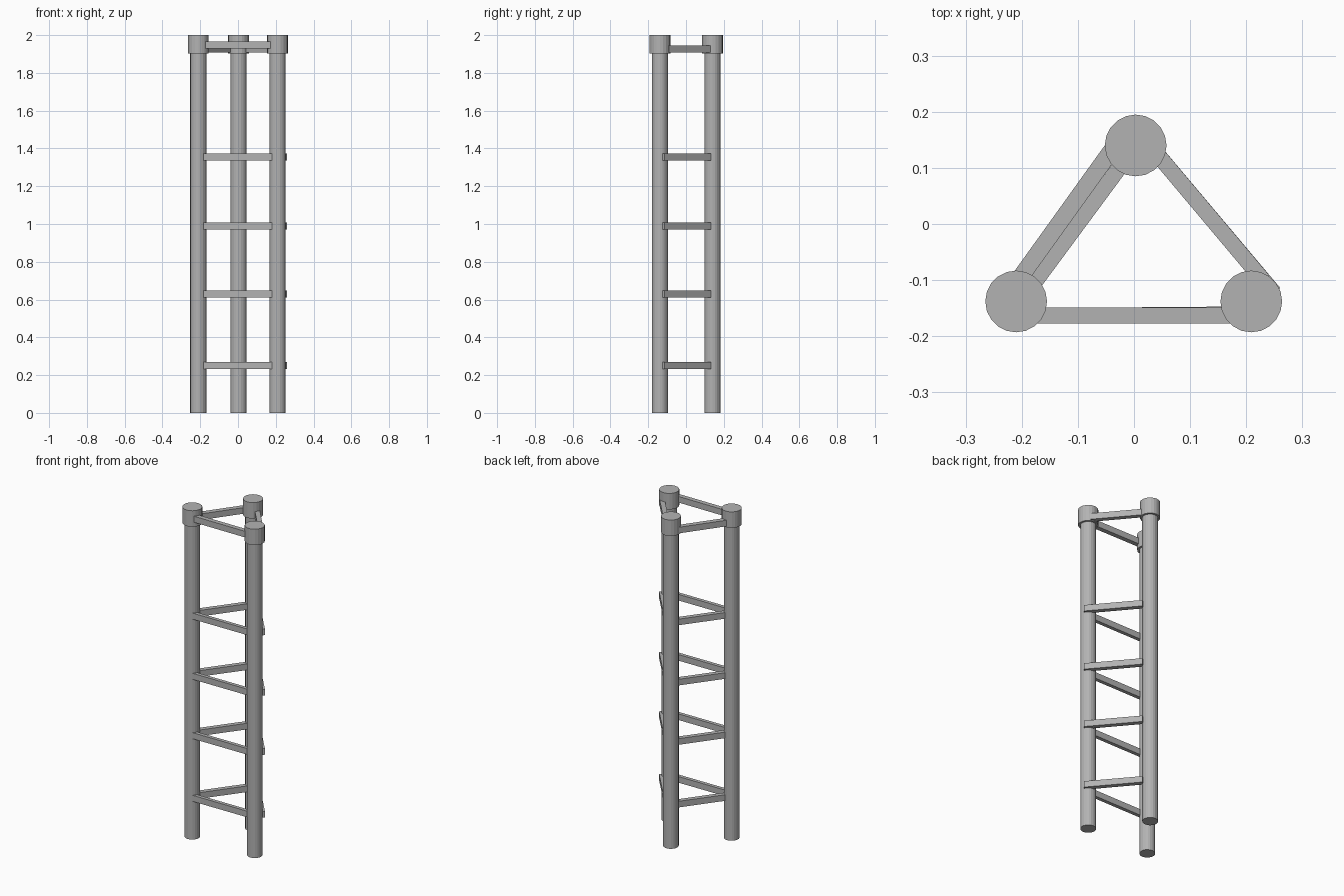
import bpy
import math

if "Cube" in bpy.data.objects:
    bpy.data.objects.remove(bpy.data.objects["Cube"])

SIDES = 20
POSTS = {"left": (-0.21, -0.138), "right": (0.209, -0.138), "back": (0.003, 0.14)}
RUNG_HEIGHTS = (0.25, 0.63, 0.99, 1.355)

# Dark grey metal
grey = bpy.data.materials.new("dark_grey")
grey.diffuse_color = (0.45, 0.45, 0.45, 1)
grey.use_nodes = True
grey.node_tree.nodes["Principled BSDF"].inputs["Base Color"].default_value = grey.diffuse_color


def finish(name):
    ob = bpy.context.object
    ob.name = name
    ob.data.materials.append(grey)
    return ob


def cylinder(name, xy, radius, z0, z1):
    bpy.ops.mesh.primitive_cylinder_add(
        vertices=SIDES, radius=radius, depth=z1 - z0,
        location=(xy[0], xy[1], (z0 + z1) / 2))
    finish(name)


def bar(name, a, b, z, width=0.028, height=0.037):
    """Horizontal box running from a to b at height z."""
    dx, dy = b[0] - a[0], b[1] - a[1]
    bpy.ops.mesh.primitive_cube_add(
        size=1, location=((a[0] + b[0]) / 2, (a[1] + b[1]) / 2, z),
        rotation=(0, 0, math.atan2(dy, dx)))
    finish(name).scale = (math.hypot(dx, dy), width, height)


# Upright poles with wider end caps
for side, xy in POSTS.items():
    cylinder(f"{side}_pole", xy, 0.043, 0.0, 1.99)
    cylinder(f"{side}_cap", xy, 0.055, 1.903, 2.0)

# Rungs on all three sides
for i, z in enumerate(RUNG_HEIGHTS, 1):
    bar(f"front_rung_{i}", (-0.195, -0.161), (0.19, -0.158), z, 0.022)
    bar(f"right_rung_{i}", (0.25, -0.123), (0.0415, 0.1245), z)
    bar(f"left_rung_{i}", (-0.192, -0.124), (-0.013, 0.118), z)

# Top bars joining the caps
bar("front_top_bar", (-0.2, -0.163), (0.2, -0.163), 1.948)
bar("right_top_bar", (0.23, -0.1), (0.035, 0.132), 1.927)
bar("left_top_bar", (-0.214, -0.111), (-0.028, 0.148), 1.927, 0.03)
